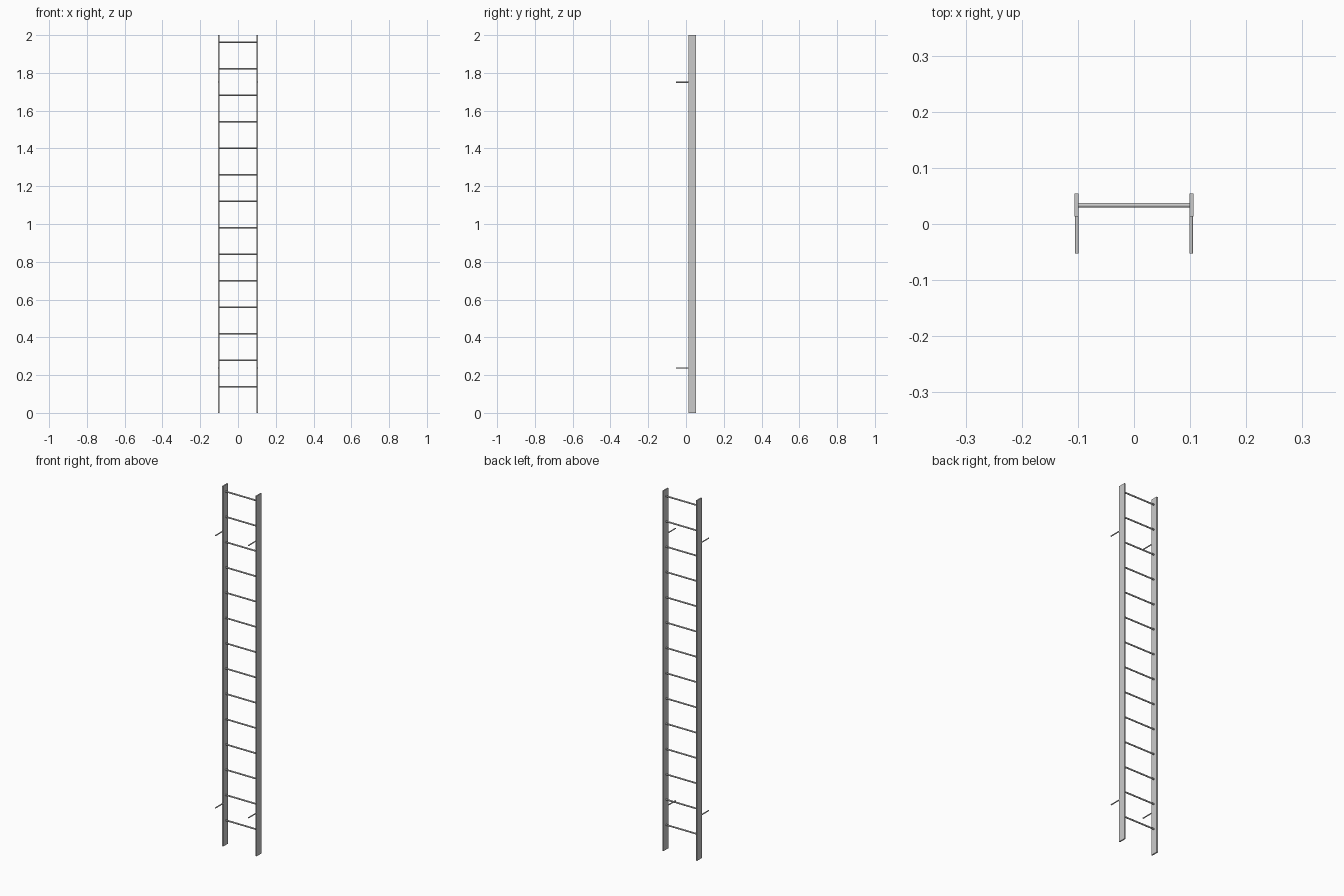
import bpy
from math import pi

if "Cube" in bpy.data.objects:
    bpy.data.objects.remove(bpy.data.objects["Cube"])


def box(name, size, loc):
    bpy.ops.mesh.primitive_cube_add(size=1, location=loc)
    ob = bpy.context.object
    ob.name = name
    ob.scale = size
    bpy.ops.object.transform_apply(location=False, rotation=False, scale=True)
    return ob


def rod(name, radius, length, loc, rot):
    bpy.ops.mesh.primitive_cylinder_add(vertices=12, radius=radius, depth=length,
                                        location=loc, rotation=rot)
    ob = bpy.context.object
    ob.name = name
    bpy.ops.object.shade_smooth_by_angle(angle=pi / 4)
    return ob


# Side rails and the wall pegs that stick out in front of them
for side, s in (("left", -1), ("right", 1)):
    box(f"{side}_rail", (0.007, 0.041, 2.0), (s * 0.1025, 0.0335, 1.0))
    for level, z in (("lower", 0.238), ("upper", 1.75)):
        rod(f"{side}_{level}_wall_peg", 0.0032, 0.07,
            (s * 0.1018, -0.018, z), (pi / 2, 0, 0))

# Evenly spaced rungs
for i in range(14):
    rod(f"rung_{i + 1}", 0.0042, 0.203, (0, 0.0335, 0.138 + i * 0.1404), (0, pi / 2, 0))
